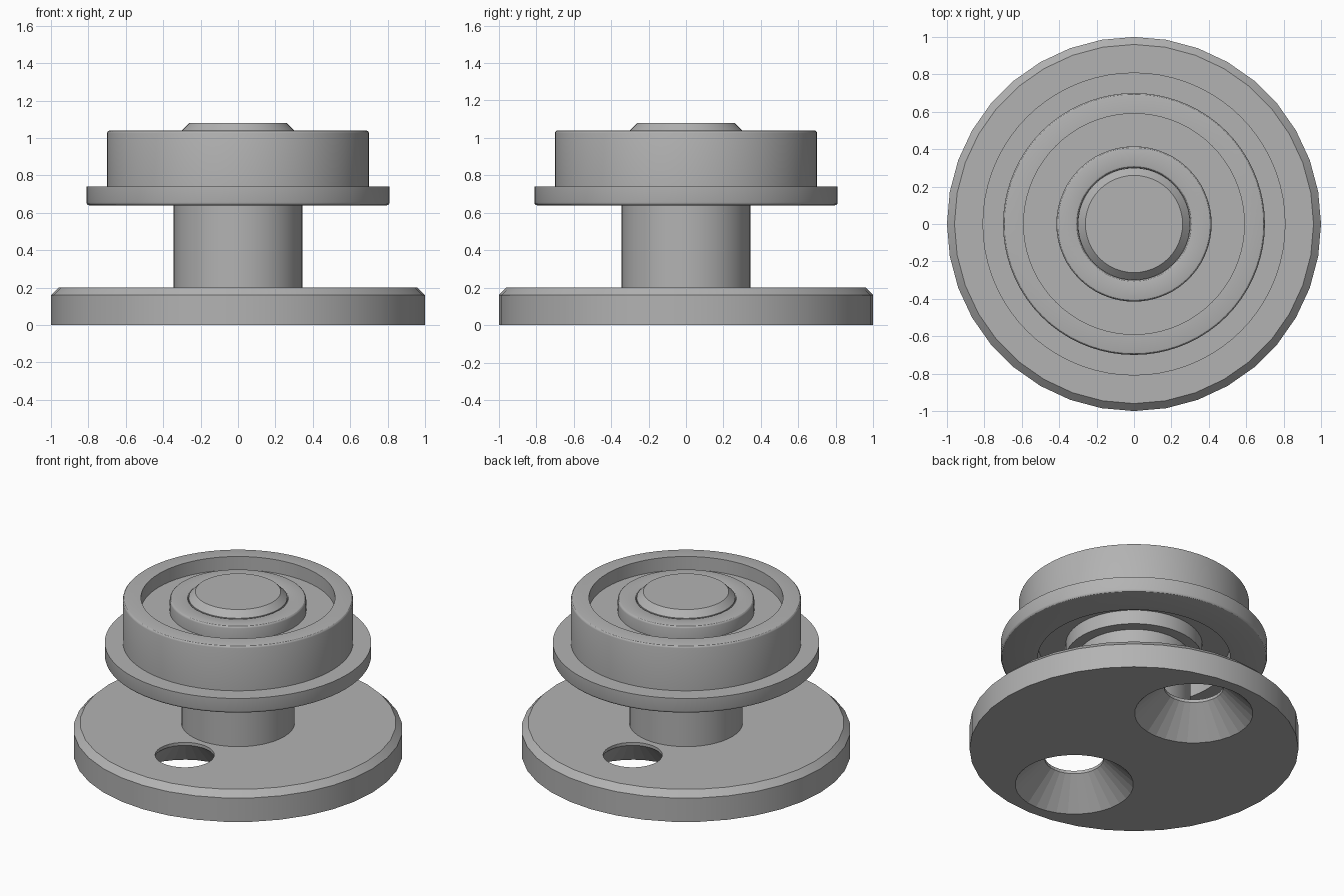
import bpy, bmesh, math

if "Cube" in bpy.data.objects:
    bpy.data.objects.remove(bpy.data.objects["Cube"])

metal = bpy.data.materials.new("grey_metal")
metal.diffuse_color = (0.45, 0.45, 0.45, 1)
metal.use_nodes = True
metal.node_tree.nodes["Principled BSDF"].inputs["Base Color"].default_value = metal.diffuse_color


def lathe(name, profile, sides, closed=False, location=(0, 0, 0)):
    """Revolve a list of (radius, z) points around the z axis."""
    bm = bmesh.new()
    rings = []
    for r, z in profile:
        if r == 0:
            rings.append([bm.verts.new((0, 0, z))] * sides)
        else:
            angles = [2 * math.pi * i / sides for i in range(sides)]
            rings.append([bm.verts.new((r * math.cos(a), r * math.sin(a), z))
                          for a in angles])
    pairs = list(zip(rings, rings[1:]))
    if closed:
        pairs.append((rings[-1], rings[0]))
    for a, b in pairs:
        for i in range(sides):
            j = (i + 1) % sides
            corners = list(dict.fromkeys((a[i], a[j], b[j], b[i])))
            bm.faces.new(corners)
    bmesh.ops.recalc_face_normals(bm, faces=bm.faces)
    mesh = bpy.data.meshes.new(name)
    bm.to_mesh(mesh)
    bm.free()
    mesh.materials.append(metal)
    obj = bpy.data.objects.new(name, mesh)
    obj.location = location
    bpy.context.collection.objects.link(obj)
    return obj


def smooth(obj):
    bpy.ops.object.select_all(action='DESELECT')
    obj.select_set(True)
    bpy.context.view_layer.objects.active = obj
    bpy.ops.object.shade_smooth_by_angle(angle=math.radians(30))


def fillet(r, z, f, start):
    """Quarter-round corner, centred at (r, z), running from the start angle."""
    return [(r + f * math.cos(math.radians(start + t)),
             z + f * math.sin(math.radians(start + t))) for t in (0, 30, 60, 90)]


# Chamfered base plate
base = lathe("base_plate", [(0, 0), (1, 0), (1, 0.16), (0.96, 0.2), (0, 0.2)], 36)

# Two countersunk screw holes through the base
for side in (-1, 1):
    cutter = lathe("screw_hole_cutter",
                   [(0, -0.02), (0.38, -0.02), (0.18, 0.18), (0.18, 0.3), (0, 0.3)],
                   32, location=(0, side * 0.565, 0))
    cutter.hide_render = True
    cutter.hide_viewport = True
    cut = base.modifiers.new("screw_hole", 'BOOLEAN')
    cut.operation = 'DIFFERENCE'
    cut.solver = 'EXACT'
    cut.object = cutter
smooth(base)

# Shouldered post with a chamfered tip
post = lathe("post", [(0, 0.18), (0.345, 0.18), (0.345, 0.64), (0.3, 0.64),
                      (0.3, 1.04), (0.26, 1.08), (0, 1.08)], 48)
smooth(post)

# Flanged bearing: outer ring, recessed shields and inner ring in one section
F = 0.015
section = (
    fillet(0.81 - F, 0.64 + F, F, -90)          # flange lower edge
    + [(0.81, 0.74), (0.70, 0.74)]
    + fillet(0.70 - F, 1.04 - F, F, 0)          # outer ring rim
    + [(0.59, 1.04), (0.59, 0.95), (0.415, 0.95)]
    + fillet(0.415 - F, 1.04 - F, F, 0)         # inner ring rim
    + fillet(0.30 + F, 1.04 - F, F, 90)         # bore
    + [(0.30, 0.64), (0.415, 0.64), (0.415, 0.735), (0.585, 0.735), (0.585, 0.64)]
)
bearing = lathe("flanged_bearing", section, 72, closed=True)
smooth(bearing)
